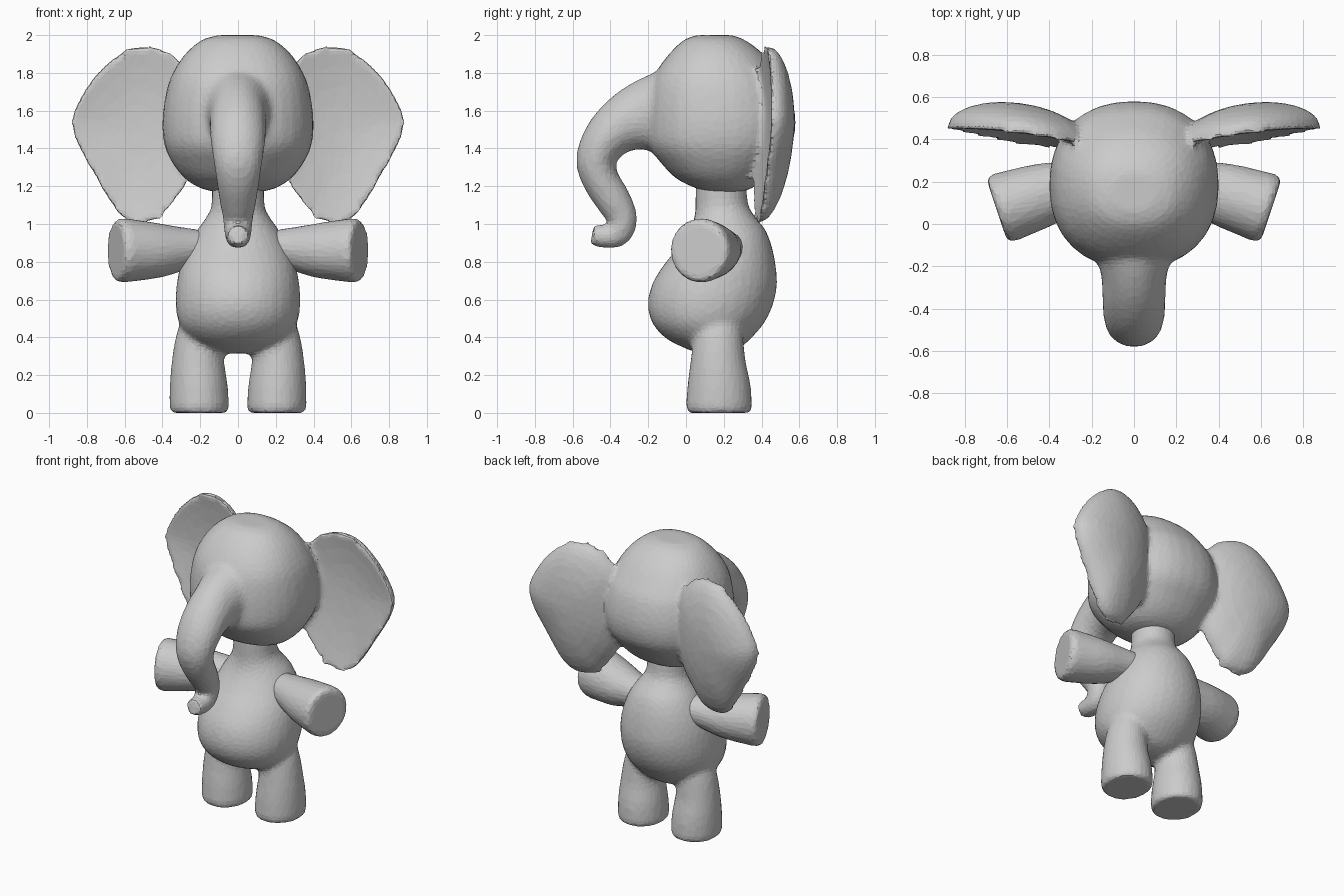
import bpy, bmesh
from math import cos, sin, pi, copysign
from mathutils import Vector

if "Cube" in bpy.data.objects:
    bpy.data.objects.remove(bpy.data.objects["Cube"])

UP = Vector((0, 0, 1))
SIDE = Vector((1, 0, 0))


def spline(rows, n=4, closed=False):
    """Catmull-Rom interpolation of rows of numbers."""
    out, count = [], len(rows)
    at = lambda i: rows[i % count] if closed else rows[max(0, min(count - 1, i))]
    for i in range(count if closed else count - 1):
        a, b, c, d = (at(i + k) for k in (-1, 0, 1, 2))
        for j in range(n):
            t = j / n
            out.append([0.5 * (2 * q + (r - p) * t + (2 * p - 5 * q + 4 * r - s) * t * t
                               + (3 * q - p - 3 * r + s) * t ** 3)
                        for p, q, r, s in zip(a, b, c, d)])
    if not closed:
        out.append(list(rows[-1]))
    return out


def skin(bm, rings):
    """Bridge a list of point rings into a closed shell."""
    loops = [[bm.verts.new(p) for p in ring] for ring in rings]
    n = len(loops[0])
    for a, b in zip(loops, loops[1:]):
        for i in range(n):
            k = (i + 1) % n
            bm.faces.new((a[i], a[k], b[k], b[i]))
    bm.faces.new(loops[0])
    bm.faces.new(loops[-1])


def tube(bm, rows, side=SIDE, axis=None, power=2.0, segs=32):
    """Loft rows of (x, y, z, radius along side, other radius)."""
    rows = spline(rows)
    cs = [Vector(r[:3]) for r in rows]
    sgn = lambda f: copysign(abs(f) ** (2 / power), f)
    rings = []
    for i, r in enumerate(rows):
        t = axis or (cs[min(i + 1, len(cs) - 1)] - cs[max(i - 1, 0)]).normalized()
        v = t.cross(side).normalized()
        u = v.cross(t)
        rings.append([cs[i] + u * r[3] * sgn(cos(2 * pi * k / segs))
                      + v * r[4] * sgn(sin(2 * pi * k / segs)) for k in range(segs)])
    skin(bm, rings)


def stack(bm, rows, power):
    """Loft horizontal slices of (z, half width, front y, back y)."""
    tube(bm, [(0, (f + b) / 2, z, w, (b - f) / 2) for z, w, f, b in rows],
         axis=UP, power=power)


def finish(bm, name, ratio=0.22):
    """Fuse the shells, soften the joins and facet the surface."""
    bmesh.ops.recalc_face_normals(bm, faces=bm.faces)
    me = bpy.data.meshes.new(name)
    bm.to_mesh(me)
    bm.free()
    ob = bpy.data.objects.new(name, me)
    bpy.context.collection.objects.link(ob)
    m = ob.modifiers.new("fuse", 'REMESH')
    m.mode, m.voxel_size = 'VOXEL', 0.018
    m = ob.modifiers.new("soften", 'SMOOTH')
    m.factor, m.iterations = 0.5, 8
    m = ob.modifiers.new("facet", 'DECIMATE')
    m.ratio = ratio
    bpy.ops.object.select_all(action='DESELECT')
    bpy.context.view_layer.objects.active = ob
    ob.select_set(True)
    bpy.ops.object.convert(target='MESH')
    bpy.ops.object.shade_flat()


# Head with trunk and ears
bm = bmesh.new()
stack(bm, [(2.0, .10, .06, .24), (1.975, .19, -.01, .31), (1.9, .28, -.09, .41),
           (1.8, .345, -.16, .49), (1.7, .38, -.195, .55), (1.55, .40, -.21, .58),
           (1.42, .39, -.20, .56), (1.32, .345, -.13, .49), (1.24, .28, -.05, .42),
           (1.19, .20, .05, .35), (1.165, .10, .12, .28)], 2.25)

# Trunk, from inside the head to the upturned tip
tube(bm, [(0, .02, 1.60, .27, .27), (0, -.2, 1.575, .165, .20), (0, -.335, 1.525, .15, .152),
          (0, -.43, 1.44, .145, .122), (0, -.475, 1.335, .13, .107), (0, -.452, 1.235, .115, .098),
          (0, -.385, 1.125, .098, .094), (0, -.337, 1.03, .08, .08), (0, -.36, .955, .072, .075),
          (0, -.425, .933, .066, .062), (0, -.498, .943, .056, .056)])

# Ears: dished discs following an outline in x and z
outline = spline([(.20, 1.6), (.24, 1.78), (.31, 1.87), (.40, 1.93), (.51, 1.95), (.62, 1.915),
                  (.75, 1.80), (.85, 1.65), (.885, 1.54), (.85, 1.41), (.76, 1.25), (.68, 1.11),
                  (.62, 1.035), (.54, 1.0), (.42, 1.02), (.35, 1.10), (.27, 1.21), (.21, 1.38)],
                 3, closed=True)
layers = [(s, 1) for s in (.05, .3, .5, .7, .85, .95)] + [(1, 0)] \
    + [(s, -1) for s in (.97, .9, .75, .5, .3, .05)]
for sx in (-1, 1):
    rings = []
    for s, back in layers:
        ring = []
        for px, pz in outline:
            x, z = .54 + (px - .54) * s, 1.5 + (pz - 1.5) * s
            y = .405 + .13 * (x - .5) + .05 * (z - 1.5)
            h = max(0, 1 - s * s)
            y += .16 * h ** .55 if back > 0 else .055 * h - .012
            ring.append((sx * x, y, z))
        rings.append(ring)
    skin(bm, rings)
finish(bm, "head")

# Body with neck and legs
bm = bmesh.new()
stack(bm, [(1.22, .14, .05, .32), (1.1, .14, .05, .33), (1.04, .165, .045, .365),
           (.97, .215, .02, .42), (.88, .265, -.04, .455), (.78, .305, -.12, .475),
           (.68, .325, -.18, .482), (.57, .33, -.202, .46), (.47, .31, -.175, .41),
           (.39, .25, -.10, .34), (.34, .17, 0, .28), (.315, .08, .07, .21)], 2.05)
for sx in (-1, 1):
    tube(bm, [(sx * .205, .175, 0, .148, .165), (sx * .205, .175, .03, .157, .175),
              (sx * .208, .175, .15, .153, .167), (sx * .212, .17, .28, .138, .145),
              (sx * .20, .17, .42, .125, .13), (sx * .17, .17, .56, .10, .11)], axis=UP)
finish(bm, "body")

# Arms, flaring to blunt ends
for sx, name in ((1, "left_arm"), (-1, "right_arm")):
    bm = bmesh.new()
    tube(bm, [(sx * .17, .21, .875, .09, .10), (sx * .28, .18, .87, .112, .12),
              (sx * .42, .14, .86, .145, .15), (sx * .56, .095, .86, .165, .163),
              (sx * .615, .077, .86, .171, .167), (sx * .648, .066, .86, .158, .155)], side=UP)
    finish(bm, name, 0.15)
